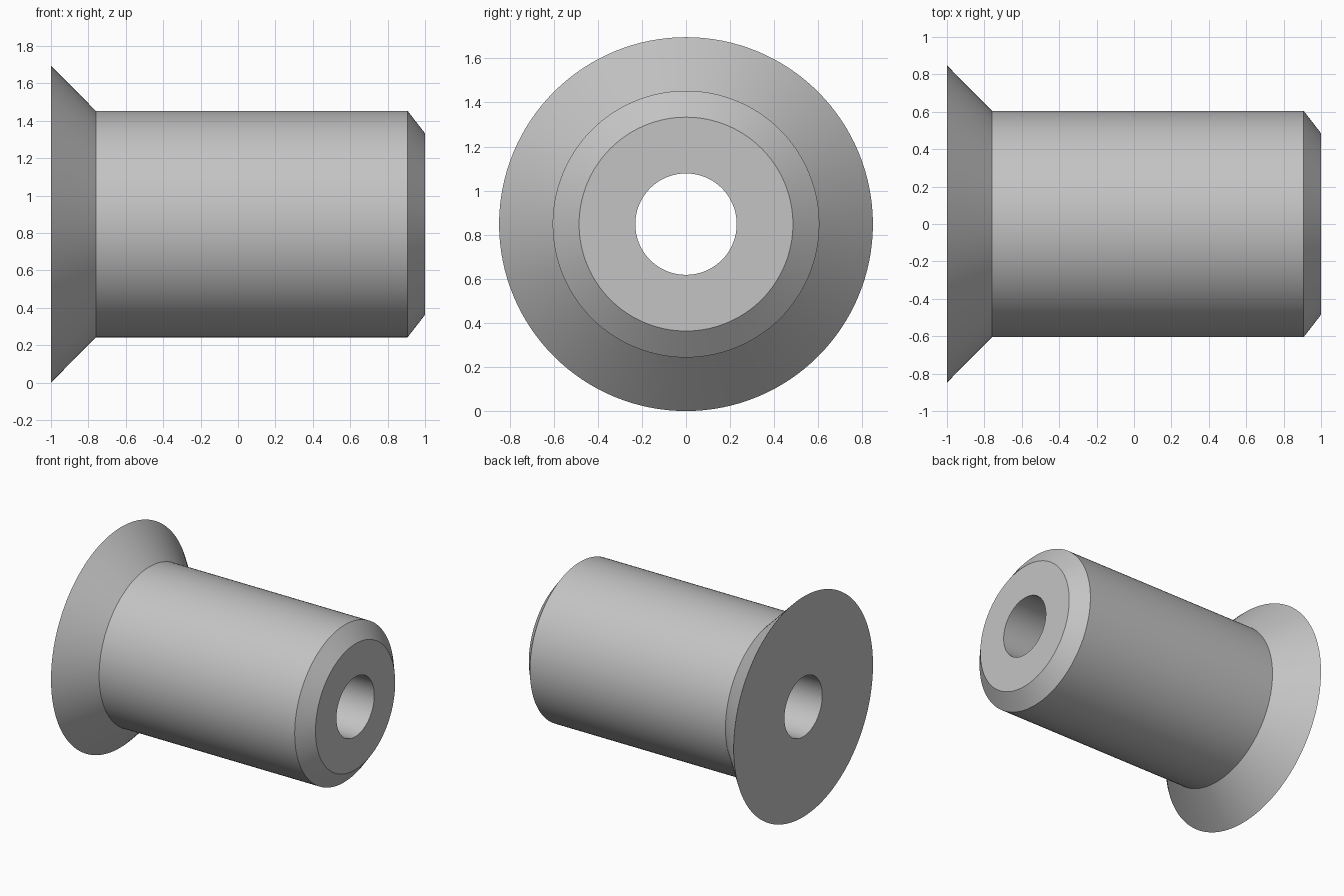
import bpy
import bmesh
from math import cos, sin, pi, radians

cube = bpy.data.objects.get("Cube")
if cube:
    bpy.data.objects.remove(cube, do_unlink=True)

SEGMENTS = 128
FLANGE_R = 0.848
BODY_R = 0.605
TIP_R = 0.485
BORE_R = 0.23

# Plain grey metal
metal = bpy.data.materials.new("grey_metal")
metal.use_nodes = True
grey = (0.55, 0.55, 0.55, 1)
metal.diffuse_color = grey
metal.node_tree.nodes["Principled BSDF"].inputs["Base Color"].default_value = grey

# Closed section (x, radius): flared flange, sleeve, chamfered tip, through bore
section = [(-1, FLANGE_R), (-0.76, BODY_R), (0.907, BODY_R),
           (1, TIP_R), (1, BORE_R), (-1, BORE_R)]


def ring(bm, x, radius):
    angles = [2 * pi * i / SEGMENTS for i in range(SEGMENTS)]
    return [bm.verts.new((x, radius * cos(a), FLANGE_R + radius * sin(a)))
            for a in angles]


# Turn the section about the horizontal axis
bm = bmesh.new()
rings = [ring(bm, x, r) for x, r in section]
for a, b in zip(rings, rings[1:] + rings[:1]):
    for i in range(SEGMENTS):
        j = (i + 1) % SEGMENTS
        bm.faces.new((a[i], a[j], b[j], b[i]))
bmesh.ops.recalc_face_normals(bm, faces=bm.faces)

mesh = bpy.data.meshes.new("flanged_bushing")
bm.to_mesh(mesh)
bm.free()
mesh.materials.append(metal)
bushing = bpy.data.objects.new("flanged_bushing", mesh)
bpy.context.collection.objects.link(bushing)

# Smooth round walls with crisp rims
bpy.ops.object.select_all(action="DESELECT")
bushing.select_set(True)
bpy.context.view_layer.objects.active = bushing
bpy.ops.object.shade_smooth_by_angle(angle=radians(30))
